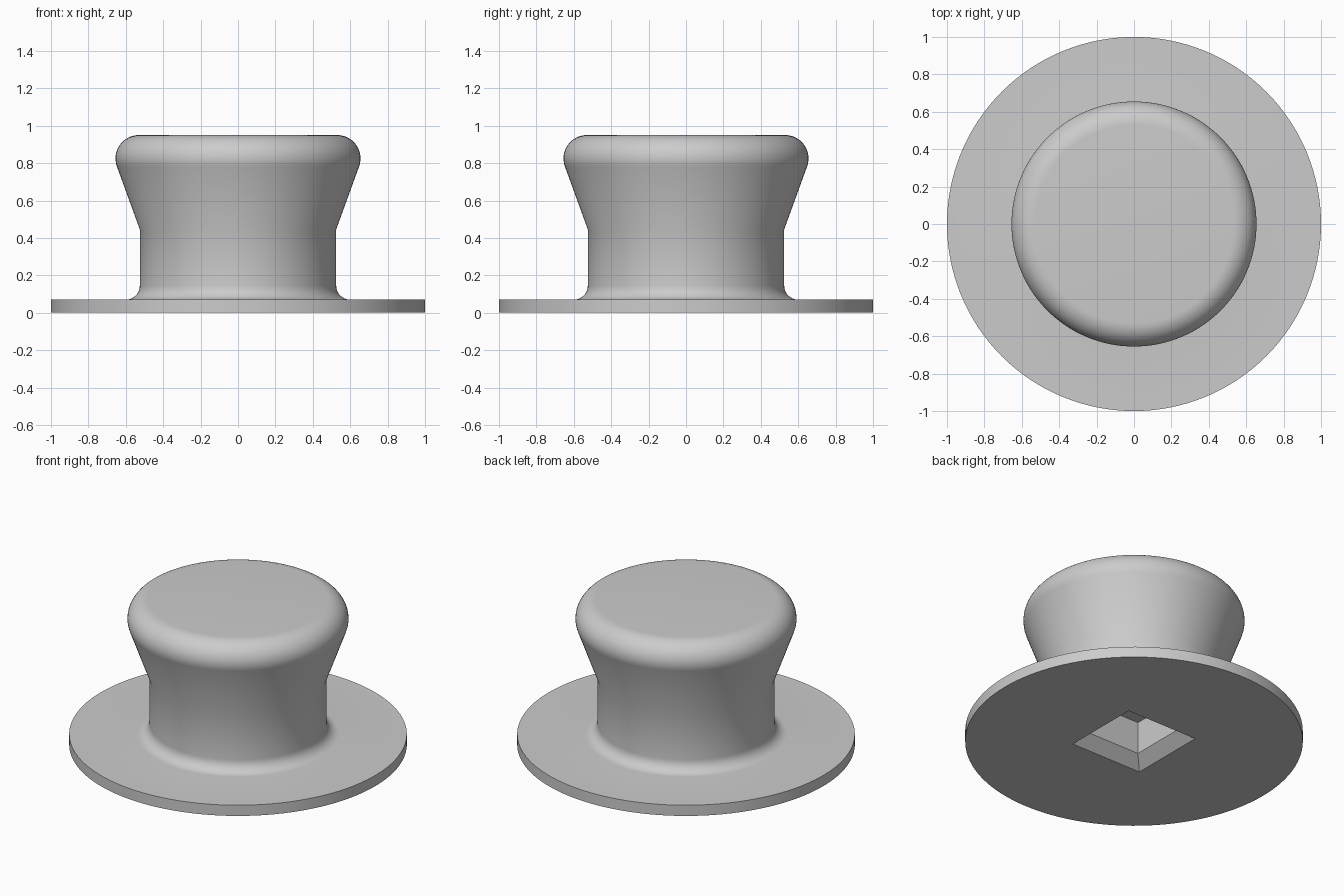
import bpy, bmesh, math

if "Cube" in bpy.data.objects:
    bpy.data.objects.remove(bpy.data.objects["Cube"])

SEGMENTS = 128

grey = bpy.data.materials.new("plain grey")
grey.diffuse_color = (0.6, 0.6, 0.6, 1)
grey.use_nodes = True
grey.node_tree.nodes["Principled BSDF"].inputs["Base Color"].default_value = grey.diffuse_color


def arc(cx, cz, r, start, end, steps):
    """Points on a circular arc, angles in degrees."""
    angles = [math.radians(start + (end - start) * i / steps) for i in range(steps + 1)]
    return [(cx + r * math.cos(a), cz + r * math.sin(a)) for a in angles]


def stack(name, rings):
    """Closed solid skinned through a list of rings of 3D points."""
    bm = bmesh.new()
    loops = [[bm.verts.new(p) for p in ring] for ring in rings]
    n = len(loops[0])
    for low, high in zip(loops, loops[1:]):
        for i in range(n):
            j = (i + 1) % n
            bm.faces.new((low[i], low[j], high[j], high[i]))
    bm.faces.new(loops[0][::-1])
    bm.faces.new(loops[-1])
    bmesh.ops.recalc_face_normals(bm, faces=bm.faces)
    mesh = bpy.data.meshes.new(name)
    bm.to_mesh(mesh)
    bm.free()
    mesh.materials.append(grey)
    obj = bpy.data.objects.new(name, mesh)
    bpy.context.collection.objects.link(obj)
    return obj


def circle(r, z):
    return [(r * math.cos(math.tau * i / SEGMENTS),
             r * math.sin(math.tau * i / SEGMENTS), z) for i in range(SEGMENTS)]


def square(h, z):
    return [(-h, -h, z), (h, -h, z), (h, h, z), (-h, h, z)]


# Knob: flat flange, filleted neck, flared head with rounded rim
profile = [(1, 0), (1, 0.07)]
profile += arc(0.60, 0.145, 0.075, 270, 180, 8)
profile += [(0.525, 0.445)]
profile += arc(0.53, 0.825, 0.125, -20, 90, 16)
knob = stack("flanged_knob", [circle(r, z) for r, z in profile])

# Square socket in the underside, with a chamfered mouth
cutter = stack("socket_cutter", [square(0.327, -0.07), square(0.187, 0.07),
                                 square(0.187, 0.28)])
cutter.hide_render = True

cut = knob.modifiers.new("socket", 'BOOLEAN')
cut.operation = 'DIFFERENCE'
cut.solver = 'EXACT'
cut.object = cutter
bpy.context.view_layer.objects.active = knob
knob.select_set(True)
bpy.ops.object.modifier_apply(modifier=cut.name)
bpy.data.objects.remove(cutter)

bpy.ops.object.shade_smooth_by_angle(angle=math.radians(30))
